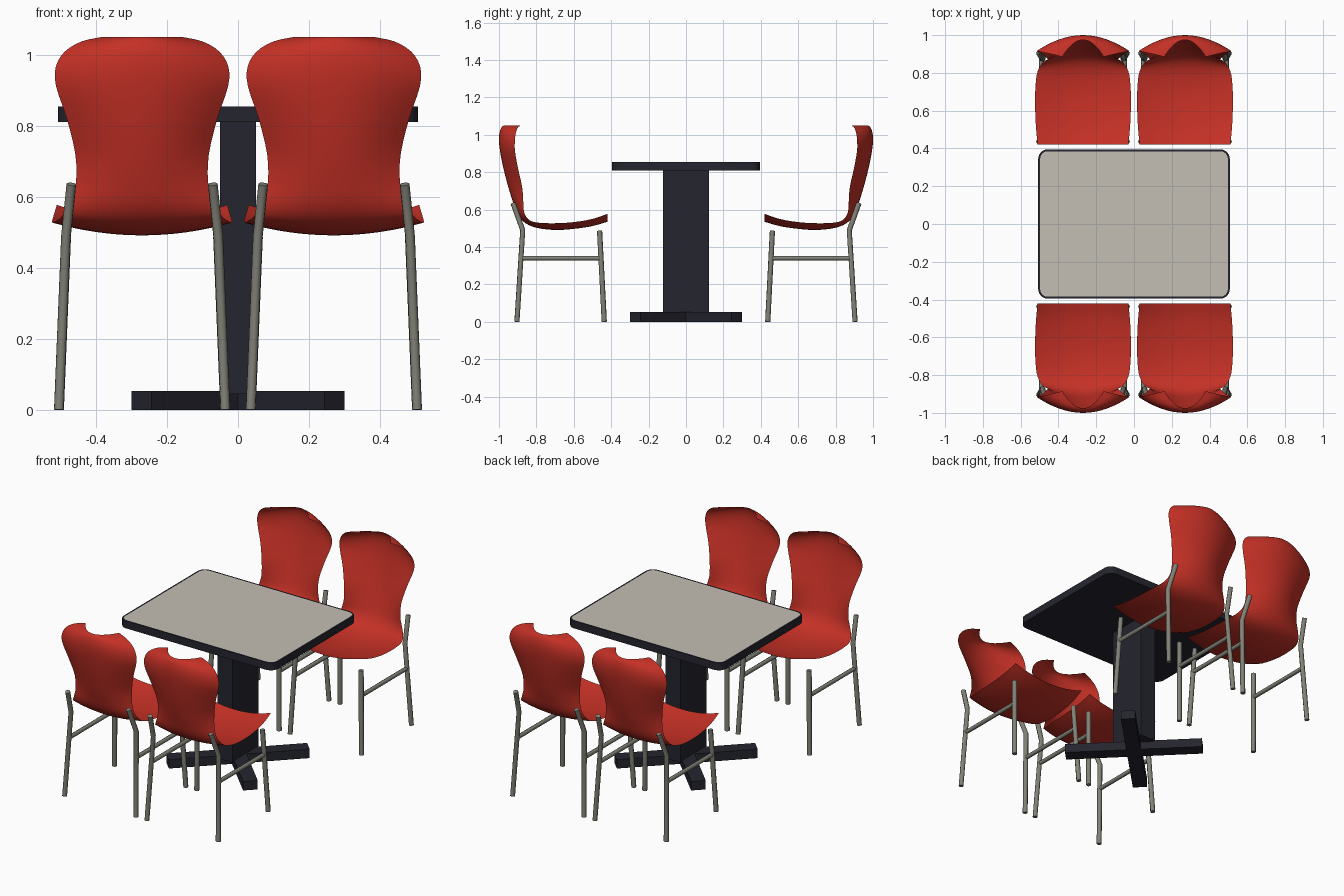
import bpy, bmesh, math
from mathutils import Matrix, Vector

if "Cube" in bpy.data.objects:
    bpy.data.objects.remove(bpy.data.objects["Cube"])


def material(name, rgb):
    m = bpy.data.materials.new(name)
    m.diffuse_color = (*rgb, 1)
    m.use_nodes = True
    m.node_tree.nodes["Principled BSDF"].inputs["Base Color"].default_value = m.diffuse_color
    return m


RED = material("red_plastic", (0.56, 0.03, 0.019))
STEEL = material("grey_steel", (0.22, 0.22, 0.185))
DARK = material("dark_metal", (0.018, 0.018, 0.028))
LAMINATE = material("pale_laminate", (0.55, 0.52, 0.46))


def finish(bm, name, *mats):
    me = bpy.data.meshes.new(name)
    bm.to_mesh(me)
    bm.free()
    ob = bpy.data.objects.new(name, me)
    bpy.context.collection.objects.link(ob)
    for m in mats:
        me.materials.append(m)
    return ob


def smooth(ob, angle):
    bpy.ops.object.select_all(action='DESELECT')
    ob.select_set(True)
    bpy.context.view_layer.objects.active = ob
    bpy.ops.object.shade_smooth_by_angle(angle=math.radians(angle))


def box(name, size, centre, turn=0):
    bm = bmesh.new()
    bmesh.ops.create_cube(bm, size=1, matrix=Matrix.Translation(centre)
                          @ Matrix.Rotation(turn, 4, 'Z') @ Matrix.Diagonal((*size, 1)))
    return finish(bm, name, DARK)


# Shell sections from seat front to top of back:
# centre y, centre z, half width, edge y, edge z
SECTIONS = [
    (0.420, 0.535, 0.240, 0.420, 0.577),
    (0.500, 0.512, 0.248, 0.500, 0.550),
    (0.600, 0.497, 0.253, 0.600, 0.533),
    (0.700, 0.491, 0.253, 0.700, 0.527),
    (0.800, 0.503, 0.245, 0.790, 0.530),
    (0.862, 0.530, 0.225, 0.840, 0.545),
    (0.900, 0.575, 0.200, 0.865, 0.585),
    (0.925, 0.640, 0.186, 0.870, 0.640),
    (0.950, 0.720, 0.188, 0.876, 0.720),
    (0.976, 0.820, 0.212, 0.898, 0.820),
    (0.994, 0.910, 0.242, 0.914, 0.910),
    (1.000, 0.970, 0.243, 0.915, 0.965),
    (0.997, 1.010, 0.218, 0.910, 1.008),
    (0.988, 1.037, 0.170, 0.900, 1.037),
    (0.975, 1.050, 0.110, 0.885, 1.050),  # hand notch edge
]


def spline_rows(rows, steps):
    """Catmull-Rom interpolation between sections."""
    pts = [Vector(r) for r in rows]
    pts = [2 * pts[0] - pts[1]] + pts + [2 * pts[-1] - pts[-2]]
    out = []
    for a, b, c, d in zip(pts, pts[1:], pts[2:], pts[3:]):
        for i in range(steps):
            t = i / steps
            out.append(0.5 * (2 * b + (c - a) * t + (2 * a - 5 * b + 4 * c - d) * t * t
                              + (3 * b - a - 3 * c + d) * t ** 3))
    return out + [pts[-2]]


def make_shell():
    bm = bmesh.new()
    cols = 16
    grid = []
    for yc, zc, w, ye, ze in spline_rows(SECTIONS, 3):
        us = [2 * i / cols - 1 for i in range(cols + 1)]
        grid.append([bm.verts.new((u * w, yc + (ye - yc) * u * u, zc + (ze - zc) * u * u))
                     for u in us])
    for r0, r1 in zip(grid, grid[1:]):
        for i in range(cols):
            bm.faces.new((r0[i], r0[i + 1], r1[i + 1], r1[i]))
    ob = finish(bm, "chair_shell", RED)
    smooth(ob, 60)
    return ob


def make_frame():
    cu = bpy.data.curves.new("chair_frame", 'CURVE')
    cu.dimensions = '3D'
    cu.bevel_depth = 0.014
    cu.bevel_resolution = 2
    cu.use_fill_caps = True
    tubes = [
        ([(0.234, 0.904, 0), (0.214, 0.873, 0.49), (0.199, 0.925, 0.635)], 1),  # back leg
        ([(0.234, 0.437, 0), (0.214, 0.462, 0.487)], 1),                        # front leg
        ([(0.220, 0.454, 0.34), (0.220, 0.883, 0.34)], 0.85),                   # side bar
    ]
    for side in (-1, 1):
        for path, radius in tubes:
            sp = cu.splines.new('POLY')
            sp.points.add(len(path) - 1)
            for p, (x, y, z) in zip(sp.points, path):
                p.co = (side * x, y, z, 1)
                p.radius = radius
    ob = bpy.data.objects.new("chair_frame", cu)
    bpy.context.collection.objects.link(ob)
    cu.materials.append(STEEL)
    bpy.ops.object.select_all(action='DESELECT')
    ob.select_set(True)
    bpy.context.view_layer.objects.active = ob
    bpy.ops.object.convert(target='MESH')
    ob = bpy.context.view_layer.objects.active
    smooth(ob, 50)
    return ob


# Four chairs, two on each side of the table
for part in (make_shell(), make_frame()):
    base = part.name
    for n, (x, turn) in enumerate([(-0.27, 0), (0.27, 0), (-0.27, math.pi), (0.27, math.pi)]):
        ob = part if n == 0 else part.copy()
        if n:
            bpy.context.collection.objects.link(ob)
        ob.name = f"{base}_{n + 1}"
        ob.matrix_world = Matrix.Translation((x, 0, 0)) @ Matrix.Rotation(turn, 4, 'Z')

# Table top: rounded slab with an inset laminate face
bm = bmesh.new()
HX, HY, R = 0.507, 0.395, 0.05
ring = []
for k, (sx, sy) in enumerate([(1, 1), (-1, 1), (-1, -1), (1, -1)]):
    for i in range(7):
        a = math.pi / 2 * (k + i / 6)
        ring.append(bm.verts.new((sx * (HX - R) + R * math.cos(a),
                                  sy * (HY - R) + R * math.sin(a), 0.81)))
bottom = bm.faces.new(ring)
ext = bmesh.ops.extrude_face_region(bm, geom=[bottom], use_keep_orig=True)
bmesh.ops.translate(bm, vec=(0, 0, 0.044), verts=[g for g in ext["geom"]
                                                 if isinstance(g, bmesh.types.BMVert)])
bmesh.ops.recalc_face_normals(bm, faces=bm.faces)
top = max(bm.faces, key=lambda f: f.calc_center_median().z)
bmesh.ops.inset_region(bm, faces=[top], thickness=0.01)
top.material_index = 1
smooth(finish(bm, "table_top", DARK, LAMINATE), 30)

# Pedestal and crossed feet
box("pedestal", (0.1, 0.244, 0.765), (0, 0, 0.4275))
for n, s in enumerate((1, -1)):
    box(f"base_bar_{n + 1}", (0.768, 0.08, 0.053), (0, 0, 0.0265), s * math.pi / 4)
